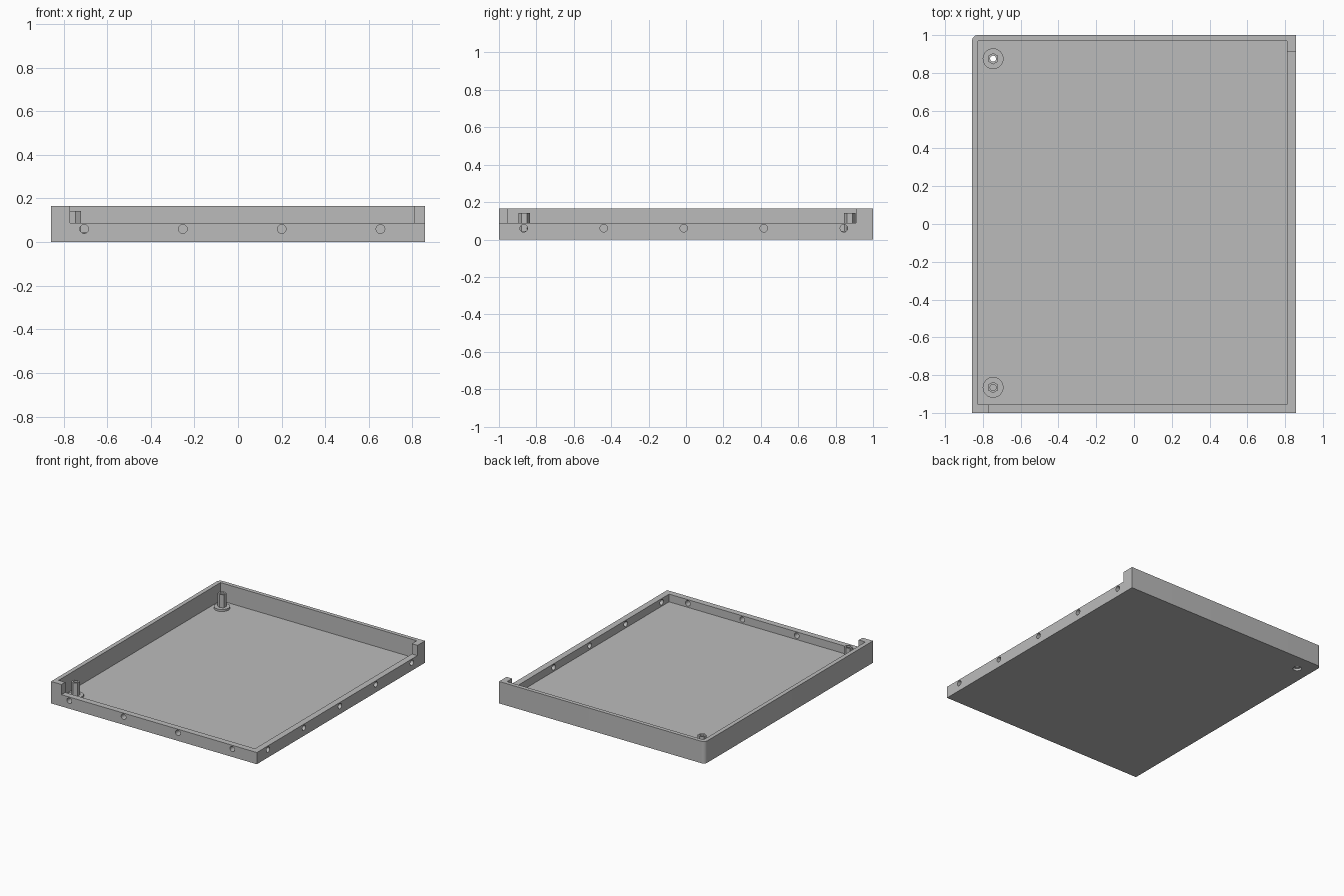
import bpy
import bmesh
from math import pi
from mathutils import Matrix

if "Cube" in bpy.data.objects:
    bpy.data.objects.remove(bpy.data.objects["Cube"], do_unlink=True)

W, L, H = 0.857, 1.0, 0.165        # half width, half length, wall height
FLOOR, LOW, HOLE_Z = 0.03, 0.088, 0.06

grey = bpy.data.materials.new("plain grey")
grey.use_nodes = True
colour = (0.5, 0.5, 0.5, 1)
grey.diffuse_color = colour
grey.node_tree.nodes["Principled BSDF"].inputs["Base Color"].default_value = colour


def finish(name, bm):
    mesh = bpy.data.meshes.new(name)
    bm.to_mesh(mesh)
    bm.free()
    mesh.materials.append(grey)
    obj = bpy.data.objects.new(name, mesh)
    bpy.context.collection.objects.link(obj)
    return obj


def box(name, x0, x1, y0, y1, z0, z1):
    bm = bmesh.new()
    place = Matrix.Translation(((x0 + x1) / 2, (y0 + y1) / 2, (z0 + z1) / 2))
    size = Matrix.Diagonal((x1 - x0, y1 - y0, z1 - z0, 1))
    bmesh.ops.create_cube(bm, size=1, matrix=place @ size)
    return finish(name, bm)


def rod(name, centre, radius, length, axis="Z", sides=32):
    bm = bmesh.new()
    turn = {"X": Matrix.Rotation(pi / 2, 4, "Y"),
            "Y": Matrix.Rotation(pi / 2, 4, "X"),
            "Z": Matrix.Identity(4)}[axis]
    bmesh.ops.create_cone(bm, cap_ends=True, segments=sides, radius1=radius,
                          radius2=radius, depth=length,
                          matrix=Matrix.Translation(centre) @ turn)
    return finish(name, bm)


def cut(target, cutter):
    """Subtract the cutter, bake the result and drop the cutter."""
    mod = target.modifiers.new("cut", "BOOLEAN")
    mod.operation, mod.solver, mod.object = "DIFFERENCE", "EXACT", cutter
    graph = bpy.context.evaluated_depsgraph_get()
    mesh = bpy.data.meshes.new_from_object(target.evaluated_get(graph))
    target.modifiers.clear()
    target.data = mesh
    bpy.data.objects.remove(cutter, do_unlink=True)


# Tray block with one rounded rear corner
tray = box("tray", -W, W, -L, L, 0, H)
bm = bmesh.new()
bm.from_mesh(tray.data)
corner = [e for e in bm.edges
          if all(v.co.x < 0 and v.co.y > 0 for v in e.verts)]
bmesh.ops.bevel(bm, geom=corner, offset=0.03, segments=8, profile=0.5,
                affect="EDGES")
bm.to_mesh(tray.data)
bm.free()

# Hollow interior and the two lowered walls
cut(tray, box("cavity", -0.825, 0.81, -0.955, 0.97, FLOOR, 1))
cut(tray, box("front_lowering", -0.77, 1, -1.1, -0.9, LOW, 1))
cut(tray, box("side_lowering", 0.75, 1, -1.1, 0.91, LOW, 1))

# Screw holes through the lowered walls
for x in (-0.705, -0.253, 0.2, 0.653):
    cut(tray, rod("screw_hole", (x, -0.98, HOLE_Z), 0.02, 0.1, "Y"))
for y in (-0.868, -0.44, -0.012, 0.416, 0.844):
    cut(tray, rod("screw_hole", (0.835, y, HOLE_Z), 0.02, 0.1, "X"))

# Hexagonal standoffs on round feet, with a bore down the middle
parts = [tray]
for place, y in (("front", -0.865), ("rear", 0.875)):
    x = -0.746
    foot = rod(place + "_standoff_foot", (x, y, FLOOR + 0.0075), 0.055, 0.015)
    post = rod(place + "_standoff_post", (x, y, (FLOOR + 0.143) / 2),
               0.03, 0.143 - FLOOR, sides=6)
    for part in (foot, post):
        cut(part, rod("bore", (x, y, 0.1), 0.016, 0.4))
        parts.append(part)
    if place == "rear":
        # The rear bore runs out through a recess under the floor
        cut(tray, rod("bore", (x, y, 0), 0.016, 0.4))
        cut(tray, rod("recess", (x, y, 0), 0.03, 0.036))

bpy.ops.object.select_all(action="DESELECT")
for part in parts:
    part.select_set(True)
bpy.context.view_layer.objects.active = tray
bpy.ops.object.shade_smooth_by_angle()
